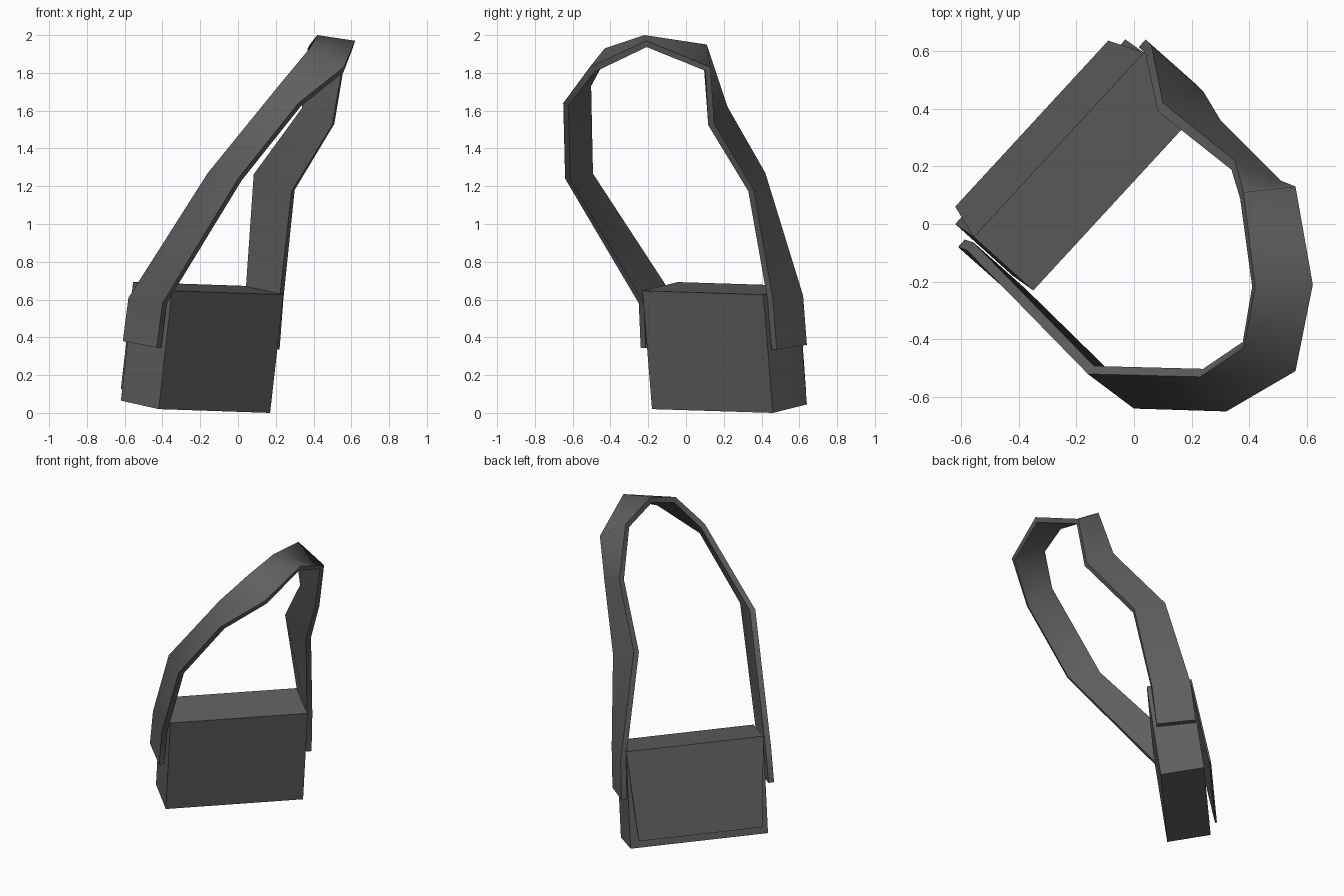
import bpy, math
from mathutils import Vector

if "Cube" in bpy.data.objects:
    bpy.data.objects.remove(bpy.data.objects["Cube"])

GREY = (0.115, 0.115, 0.115, 1)
leather = bpy.data.materials.new("dark_grey")
leather.use_nodes = True
leather.diffuse_color = GREY
leather.node_tree.nodes["Principled BSDF"].inputs["Base Color"].default_value = GREY


def make(name, verts, faces):
    mesh = bpy.data.meshes.new(name)
    mesh.from_pydata(verts, [], faces)
    mesh.materials.append(leather)
    obj = bpy.data.objects.new(name, mesh)
    bpy.context.collection.objects.link(obj)
    return obj


def sheet(name, rows, thickness, angle):
    """Ribbon through pairs of edge points, thickened inwards."""
    verts = [Vector(p) for row in rows for p in row]
    faces = [(2 * i, 2 * i + 1, 2 * i + 3, 2 * i + 2) for i in range(len(rows) - 1)]
    obj = make(name, verts, faces)
    mod = obj.modifiers.new("thickness", "SOLIDIFY")
    mod.thickness = thickness
    mod.offset = -1
    bpy.ops.object.select_all(action="DESELECT")
    obj.select_set(True)
    bpy.context.view_layer.objects.active = obj
    bpy.ops.object.modifier_apply(modifier="thickness")
    bpy.ops.object.shade_smooth_by_angle(angle=math.radians(angle))
    return obj


# Tilted frame of the bag: fractions of length, depth and height
ORIGIN = Vector((-0.42, -0.18, 0.02))
LENGTH = Vector((0.59, 0.64, -0.02))
DEPTH = Vector((-0.20, 0.18, 0.045))
HEIGHT = Vector((0.07, -0.05, 0.62))


def bag(a, b, c):
    return ORIGIN + LENGTH * a + DEPTH * b + HEIGHT * c


# Bag body
corners = [bag(a, b, c) for c in (0, 1) for a, b in ((0, 0), (1, 0), (1, 1), (0, 1))]
sides = [(i, (i + 1) % 4, (i + 1) % 4 + 4, i + 4) for i in range(4)]
make("bag_body", corners, [(3, 2, 1, 0), (4, 5, 6, 7)] + sides)

# Flap over the top and down the back, tapering and standing off at the bottom
profile = [(0, 0, 1.01), (0, 1.03, 1.01), (0.05, 1.18, 0.09)]
sheet("flap", [(bag(t, b, c), bag(1 - t, b, c)) for t, b, c in profile], 0.012, 85)

# Strap: front edge and back edge of each section, from one end to the other
strap = [
    ((-0.43, -0.24, 0.345), (-0.61, -0.08, 0.38)),
    ((-0.40, -0.25, 0.58), (-0.58, -0.09, 0.61)),
    ((0.00, -0.64, 1.24), (-0.16, -0.52, 1.27)),
    ((0.32, -0.65, 1.64), (0.23, -0.53, 1.75)),
    ((0.56, -0.51, 1.83), (0.38, -0.43, 1.93)),
    ((0.62, -0.21, 1.97), (0.42, -0.22, 2.00)),
    ((0.56, 0.13, 1.83), (0.38, 0.11, 1.95)),
    ((0.51, 0.15, 1.53), (0.35, 0.22, 1.62)),
    ((0.30, 0.36, 1.18), (0.10, 0.42, 1.27)),
    ((0.24, 0.46, 0.60), (0.06, 0.62, 0.62)),
    ((0.22, 0.48, 0.335), (0.04, 0.64, 0.36)),
]
sheet("strap", [(back, front) for front, back in strap], 0.035, 60)
